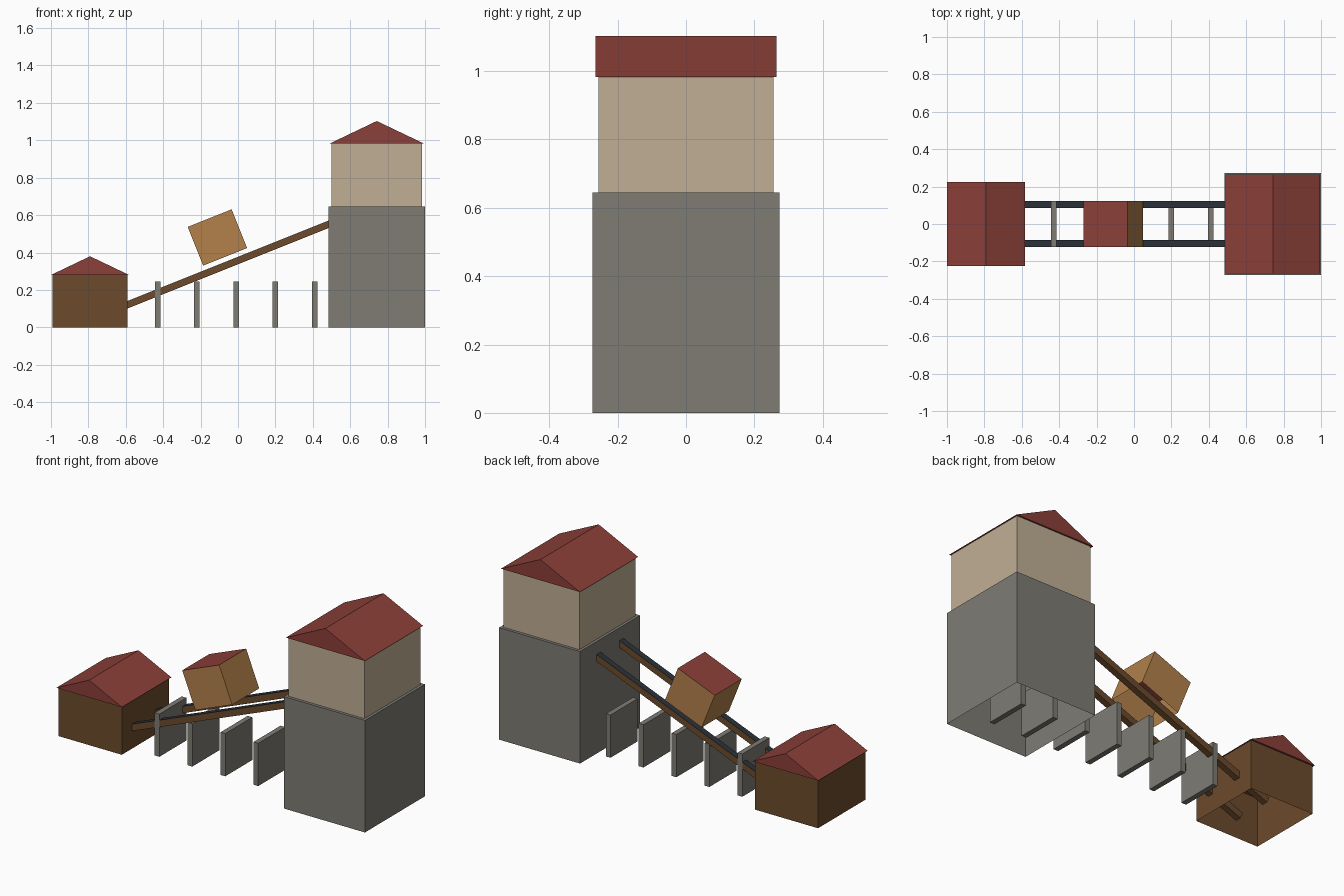
import bpy, bmesh, math
from mathutils import Matrix, Vector

if "Cube" in bpy.data.objects:
    bpy.data.objects.remove(bpy.data.objects["Cube"])


def material(name, rgb):
    m = bpy.data.materials.new(name)
    m.diffuse_color = (*rgb, 1)
    m.use_nodes = True
    m.node_tree.nodes["Principled BSDF"].inputs["Base Color"].default_value = m.diffuse_color
    return m


STONE = material("stone", (0.21, 0.20, 0.175))
WOOD = material("dark_wood", (0.15, 0.07, 0.025))
PLASTER = material("plaster", (0.53, 0.43, 0.30))
TILE = material("red_roof", (0.26, 0.05, 0.04))
OCHRE = material("ochre", (0.45, 0.22, 0.07))
STEEL = material("steel", (0.024, 0.03, 0.04))


def finish(name, bm, mat):
    mesh = bpy.data.meshes.new(name)
    bm.to_mesh(mesh)
    bm.free()
    mesh.materials.append(mat)
    ob = bpy.data.objects.new(name, mesh)
    bpy.context.collection.objects.link(ob)
    return ob


def box(name, centre, size, mat, tilt=0.0, drop=()):
    """Box tilted about y; drop lists local z signs of faces left open."""
    bm = bmesh.new()
    bmesh.ops.create_cube(bm, size=1)
    open_faces = [f for f in bm.faces if round(f.normal.z) in drop]
    bmesh.ops.delete(bm, geom=open_faces, context='FACES')
    bm.transform(Matrix.Translation(centre) @ Matrix.Rotation(-tilt, 4, 'Y')
                 @ Matrix.Diagonal((*size, 1)))
    return finish(name, bm, mat)


def gable_roof(name, cx, half_x, half_y, z0, z1):
    """Triangular profile extruded along y."""
    bm = bmesh.new()
    tri = bm.faces.new([bm.verts.new((cx + x, -half_y, z))
                        for x, z in ((-half_x, z0), (half_x, z0), (0, z1))])
    ext = bmesh.ops.extrude_face_region(bm, geom=[tri], use_keep_orig=True)
    moved = [v for v in ext["geom"] if isinstance(v, bmesh.types.BMVert)]
    bmesh.ops.translate(bm, verts=moved, vec=(0, 2 * half_y, 0))
    bmesh.ops.recalc_face_normals(bm, faces=bm.faces[:])
    return finish(name, bm, TILE)


# Lower station: open-bottomed walls and roof
box("lower_station_walls", (-0.791, 0, 0.14), (0.402, 0.43, 0.28), WOOD, drop=(-1, 1))
gable_roof("lower_station_roof", -0.791, 0.209, 0.225, 0.28, 0.38)

# Upper station: stone base, plaster storey and roof
box("upper_station_base", (0.742, 0, 0.3225), (0.516, 0.546, 0.645), STONE, drop=(-1,))
box("upper_station_walls", (0.742, 0, 0.814), (0.484, 0.512, 0.338), PLASTER, drop=(-1, 1))
gable_roof("upper_station_roof", 0.742, 0.2515, 0.265, 0.983, 1.103)

# Inclined track: two timber beams with steel tops
slope = math.atan2(0.43, 1.075)
up = Vector((-math.sin(slope), 0, math.cos(slope)))
x0, x1 = -0.78, 0.70
length = (x1 - x0) / math.cos(slope)
mid_x = (x0 + x1) / 2
mid_z = 0.12 + (mid_x + 0.59) * 0.4
for side, label in ((-1, "front"), (1, "back")):
    mid = Vector((mid_x, side * 0.104, mid_z))
    box(label + "_track_beam", mid, (length, 0.036, 0.035), WOOD, slope)
    box(label + "_track_rail", mid + up * 0.0185, (length, 0.036, 0.002), STEEL, slope)

# Row of stone piers, running on under the upper station
for i in range(7):
    box(f"pier_{i + 1}", (-0.43 + 0.21 * i, 0, 0.123), (0.03, 0.246, 0.246), STONE)

# Cabin: open-ended walls with a flat roof panel
centre = Vector((-0.11, 0, 0.48))
box("cabin_walls", centre, (0.253, 0.246, 0.222), OCHRE, slope, drop=(-1, 1))
box("cabin_roof", centre + up * 0.111, (0.253, 0.246, 0.002), TILE, slope)
